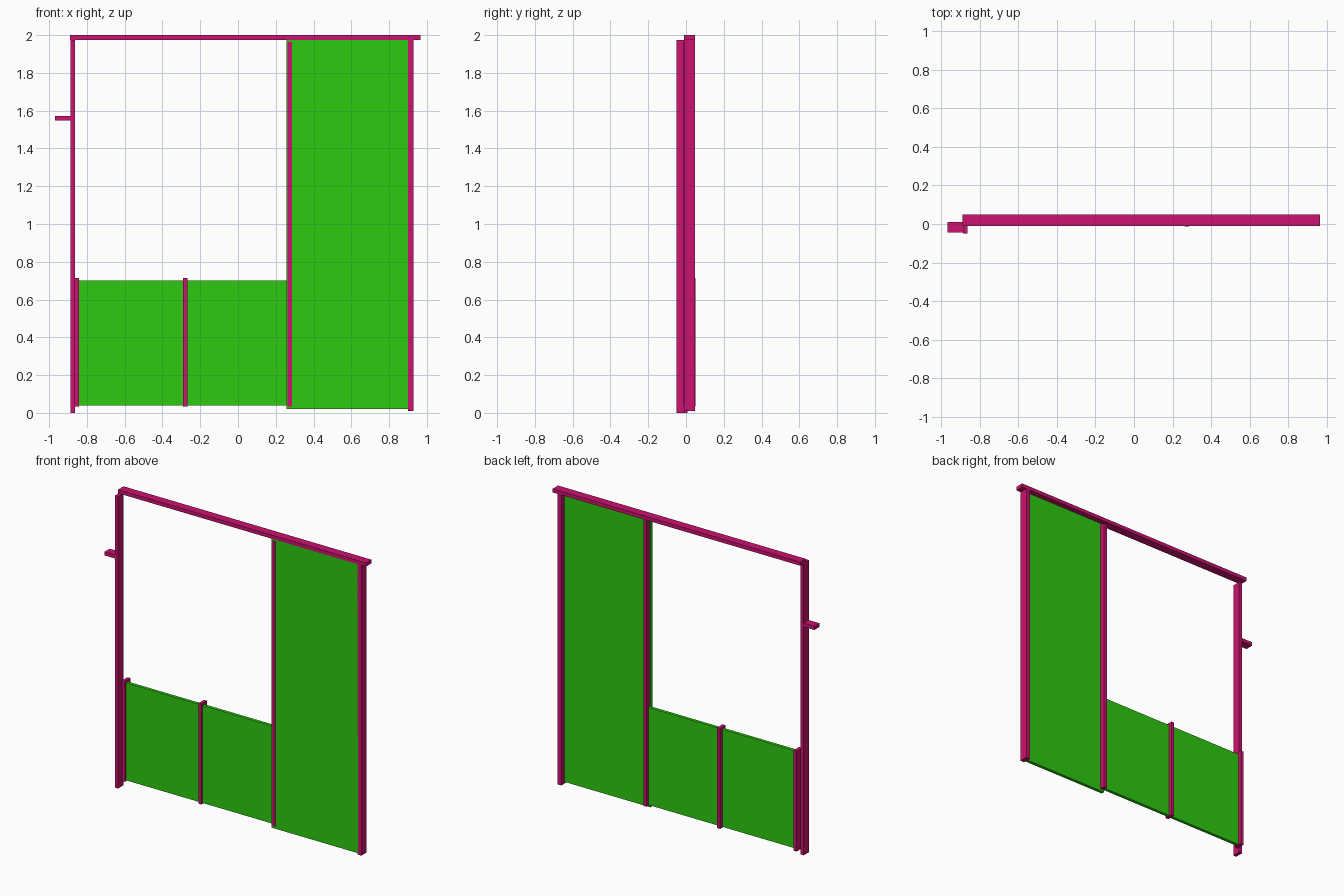
import bpy
import bmesh
from mathutils import Vector

if "Cube" in bpy.data.objects:
    bpy.data.objects.remove(bpy.data.objects["Cube"])


def material(name, color):
    m = bpy.data.materials.new(name)
    m.diffuse_color = color
    m.use_nodes = True
    m.node_tree.nodes["Principled BSDF"].inputs["Base Color"].default_value = m.diffuse_color
    return m


FRAME = material("frame_magenta", (0.6, 0.006, 0.16, 1))
PANEL = material("panel_green", (0.027, 0.59, 0.005, 1))


def box(name, x, y, z, mat):
    """Flat-faced box spanning the given (min, max) ranges."""
    bm = bmesh.new()
    bmesh.ops.create_cube(bm, size=1)
    size = Vector((x[1] - x[0], y[1] - y[0], z[1] - z[0]))
    bmesh.ops.scale(bm, vec=size, verts=bm.verts)
    me = bpy.data.meshes.new(name)
    bm.to_mesh(me)
    bm.free()
    me.materials.append(mat)
    ob = bpy.data.objects.new(name, me)
    ob.location = (sum(x) / 2, sum(y) / 2, sum(z) / 2)
    bpy.context.collection.objects.link(ob)
    return ob


BACK = (-0.01, 0.048)     # depth of the main frame
FRONT = (-0.05, 0.008)    # depth of the offset left post

# Main frame
box("top_beam", (-0.89, 0.965), BACK, (1.975, 2.0), FRAME)
box("left_post", (-0.887, -0.863), FRONT, (0, 1.975), FRAME)
box("left_bracket", (-0.968, -0.887), (-0.045, 0.01), (1.547, 1.572), FRAME)
box("right_post", (0.9, 0.93), BACK, (0.01, 1.975), FRAME)
box("middle_post", (0.263, 0.286), (-0.013, 0.046), (0.035, 1.963), FRAME)

# Short posts holding the low panels
for name, x in (("left", -0.863), ("centre", -0.29)):
    box(name + "_short_post", (x, x + 0.022), (-0.008, 0.05), (0.035, 0.715), FRAME)

# Panels
box("tall_panel", (0.258, 0.905), (-0.01, 0.012), (0.02, 1.976), PANEL)
box("low_panel_left", (-0.845, -0.288), (0.005, 0.026), (0.04, 0.70), PANEL)
box("low_panel_right", (-0.27, 0.265), (0.005, 0.026), (0.04, 0.70), PANEL)
